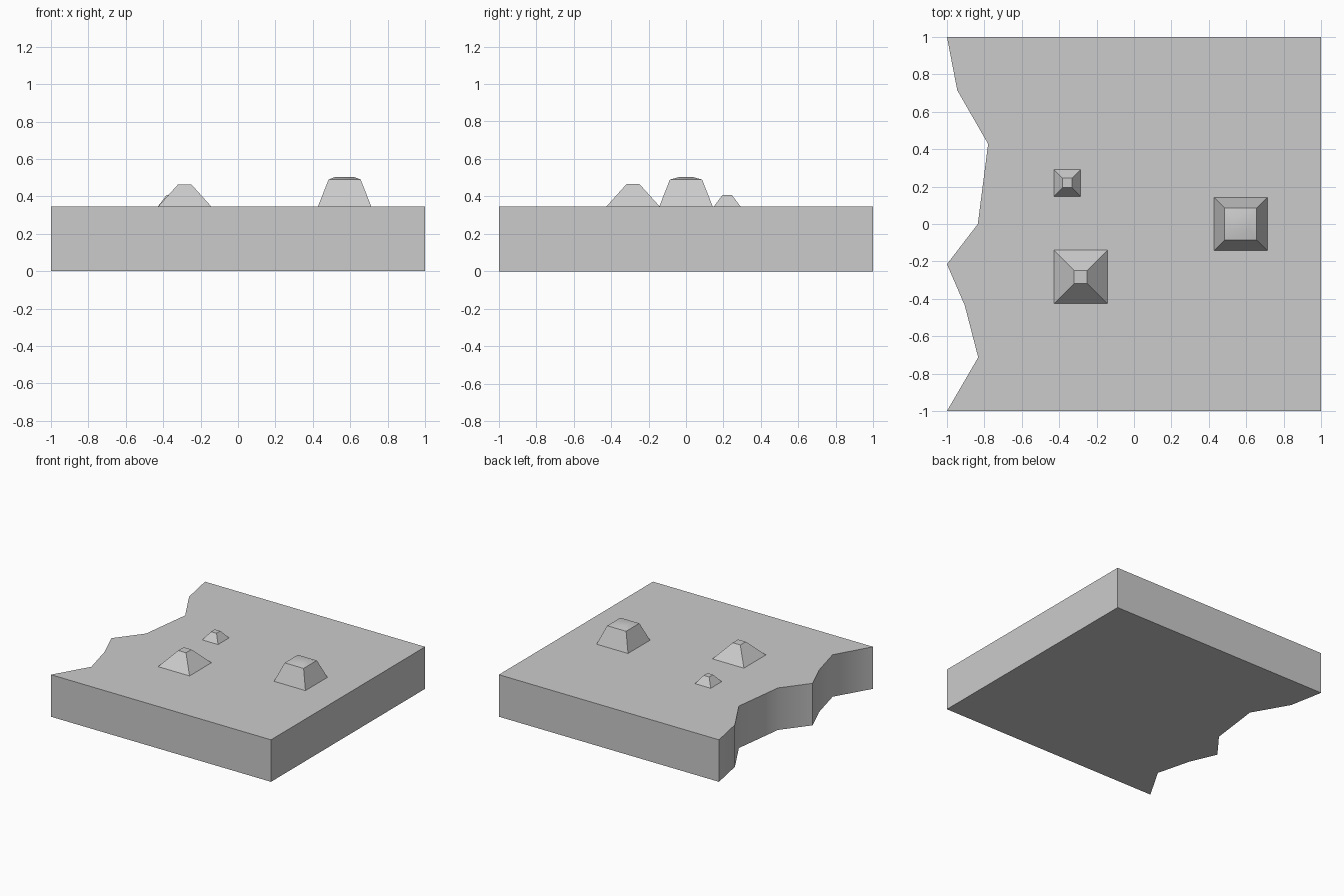
import bpy, bmesh, math

if "Cube" in bpy.data.objects:
    bpy.data.objects.remove(bpy.data.objects["Cube"])

TOP = 0.345


def finish(name, bm):
    bmesh.ops.recalc_face_normals(bm, faces=bm.faces)
    mesh = bpy.data.meshes.new(name)
    bm.to_mesh(mesh)
    bm.free()
    obj = bpy.data.objects.new(name, mesh)
    bpy.context.collection.objects.link(obj)
    bpy.ops.object.select_all(action='DESELECT')
    obj.select_set(True)
    bpy.context.view_layer.objects.active = obj
    bpy.ops.object.shade_smooth_by_angle(angle=math.radians(45))
    return obj


def stud(name, x, y, rings):
    """Stack of (half_x, half_y, z) rectangles, closed at both ends."""
    bm = bmesh.new()
    loops = [[bm.verts.new((x + sx * hx, y + sy * hy, z))
              for sx, sy in ((-1, -1), (1, -1), (1, 1), (-1, 1))]
             for hx, hy, z in rings]
    for a, b in zip(loops, loops[1:]):
        for i in range(4):
            j = (i + 1) % 4
            bm.faces.new((a[i], a[j], b[j], b[i]))
    bm.faces.new(loops[0][::-1])
    bm.faces.new(loops[-1])
    return finish(name, bm)


# Slab with a broken left edge
outline = [(1, -1), (1, 1), (-1, 1), (-0.945, 0.715), (-0.78, 0.428),
           (-0.835, 0), (-1, -0.215), (-0.905, -0.435), (-0.833, -0.713), (-1, -1)]
bm = bmesh.new()
base = bm.faces.new([bm.verts.new((x, y, 0)) for x, y in outline])
ext = bmesh.ops.extrude_face_region(bm, geom=[base], use_keep_orig=True)
bmesh.ops.translate(bm, vec=(0, 0, TOP),
                    verts=[v for v in ext["geom"] if isinstance(v, bmesh.types.BMVert)])
finish("broken_slab", bm)

# Pyramid studs on the top
stud("large_stud", 0.57, 0, [(0.143, 0.143, TOP), (0.086, 0.086, 0.49), (0.05, 0.033, 0.504)])
stud("medium_stud", -0.285, -0.283, [(0.143, 0.143, TOP), (0.035, 0.035, 0.465)])
stud("small_stud", -0.357, 0.22, [(0.072, 0.072, TOP), (0.025, 0.025, 0.407)])
